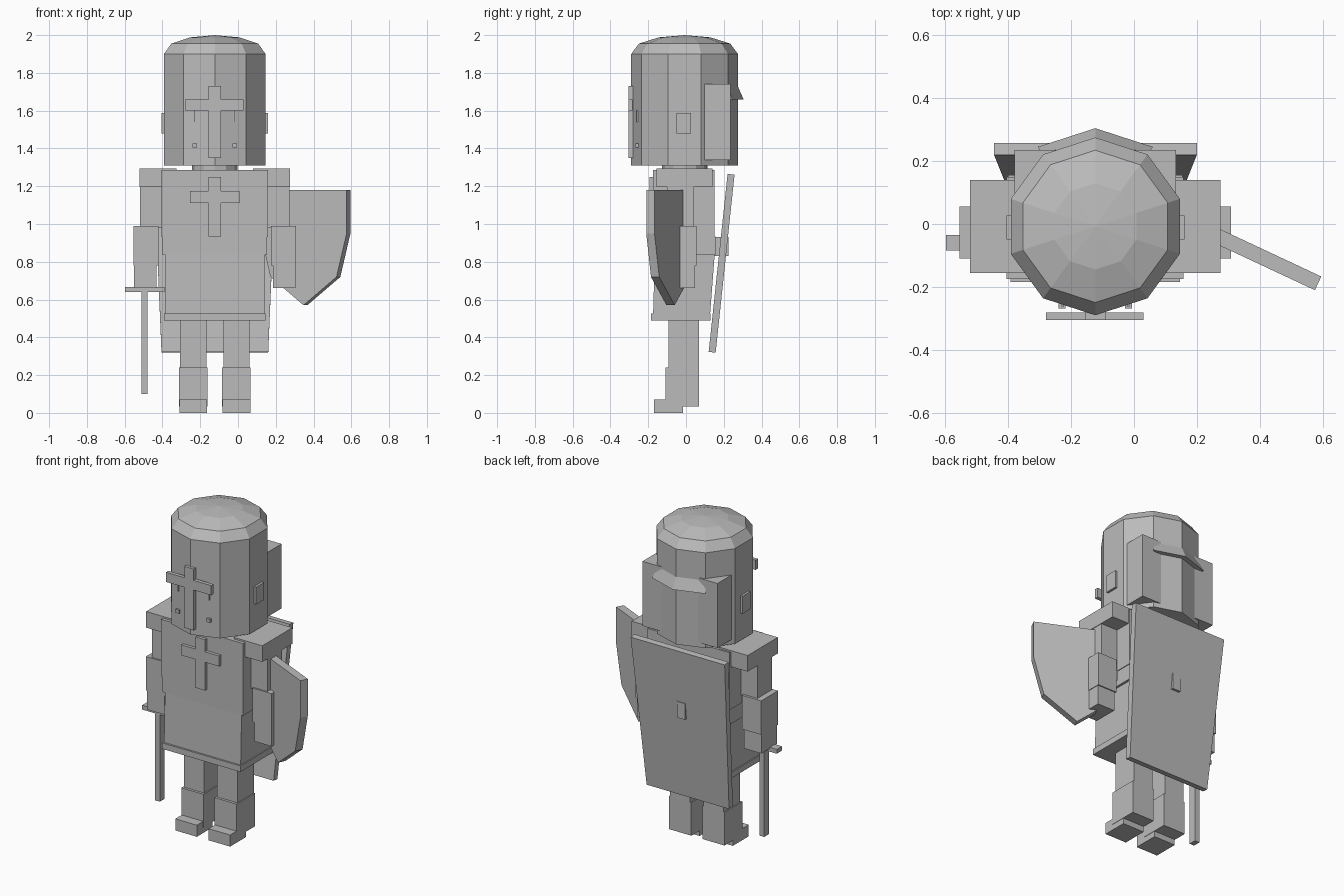
import bpy, bmesh, math
from mathutils import Vector

if "Cube" in bpy.data.objects:
    bpy.data.objects.remove(bpy.data.objects["Cube"])

CX = -0.123          # body centre line
HEAD_Y = -0.0075     # head centre
HEAD_R = 0.2825

grey = bpy.data.materials.new("plain grey")
grey.diffuse_color = (0.5, 0.5, 0.5, 1)
grey.use_nodes = True
grey.node_tree.nodes["Principled BSDF"].inputs["Base Color"].default_value = grey.diffuse_color


def finish(name, bm):
    bmesh.ops.recalc_face_normals(bm, faces=bm.faces)
    me = bpy.data.meshes.new(name)
    bm.to_mesh(me)
    bm.free()
    me.materials.append(grey)
    ob = bpy.data.objects.new(name, me)
    bpy.context.collection.objects.link(ob)
    return ob


def box(name, x0, x1, y0, y1, z0, z1):
    bm = bmesh.new()
    bmesh.ops.create_cube(bm, size=1)
    for v in bm.verts:
        v.co = ((x0 + x1) / 2 + v.co.x * (x1 - x0),
                (y0 + y1) / 2 + v.co.y * (y1 - y0),
                (z0 + z1) / 2 + v.co.z * (z1 - z0))
    return finish(name, bm)


def pair(name, x0, x1, *rest):
    """A box on the +x side and its twin across the body centre line."""
    box(name + "_left", x0, x1, *rest)
    box(name + "_right", 2 * CX - x1, 2 * CX - x0, *rest)


def slab(name, pts, offset):
    """Flat polygon thickened along an offset vector."""
    bm = bmesh.new()
    face = bm.faces.new([bm.verts.new(p) for p in pts])
    new = bmesh.ops.extrude_face_region(bm, geom=[face], use_keep_orig=True)
    bmesh.ops.translate(bm, vec=offset,
                        verts=[v for v in new["geom"] if isinstance(v, bmesh.types.BMVert)])
    return finish(name, bm)


def ring_point(r, deg, z):
    a = math.radians(deg)
    return Vector((CX + r * math.cos(a), HEAD_Y + r * math.sin(a), z))


def lathe(name, profile, sides):
    """Closed faceted solid from (radius, z) rings."""
    bm = bmesh.new()
    rings = [[bm.verts.new(ring_point(r, 90 + i * 360 / sides, z)) for i in range(sides)]
             for r, z in profile]
    for a, b in zip(rings, rings[1:]):
        for i in range(sides):
            j = (i + 1) % sides
            bm.faces.new((a[i], a[j], b[j], b[i]))
    bm.faces.new(rings[0])
    top = bm.verts.new((CX, HEAD_Y, 2.0))
    if sides == 10:
        for i in range(sides):
            bm.faces.new((rings[-1][i], rings[-1][(i + 1) % sides], top))
    else:
        bm.verts.remove(top)
        bm.faces.new(rings[-1])
    return finish(name, bm)


# Helmet and neck
lathe("helmet", [(HEAD_R, 1.31), (HEAD_R, 1.90), (0.242, 1.955), (0.137, 1.988)], 10)
lathe("neck", [(0.12, 1.27), (0.12, 1.33)], 12)

# Helmet cross, breathing studs and slits, ear plates
box("helmet_cross_upright", CX - 0.032, CX + 0.032, -0.305, -0.24, 1.35, 1.73)
box("helmet_cross_bar", -0.28, 0.03, -0.305, -0.282, 1.60, 1.66)
pair("helmet_stud", CX + 0.094, CX + 0.117, -0.268, -0.24, 1.405, 1.427)
pair("helmet_slit", CX + 0.100, CX + 0.108, -0.263, -0.24, 1.54, 1.60)
pair("ear_plate", 0.12, 0.16, -0.05, 0.027, 1.48, 1.588)

# Neck guard behind the helmet, with a flared brim
box("neck_guard", -0.38, 0.134, 0.098, 0.235, 1.34, 1.74)
bm = bmesh.new()
rows = [[bm.verts.new(ring_point(r, d, z)) for r, z in
         ((HEAD_R - 0.005, 1.74), (0.312, 1.66), (HEAD_R - 0.005, 1.66))]
        for d in (54, 90, 126)]
for a, b in zip(rows, rows[1:]):
    for i in range(3):
        j = (i + 1) % 3
        bm.faces.new((a[i], a[j], b[j], b[i]))
bm.faces.new(rows[0])
bm.faces.new(rows[2])
finish("rear_brim", bm)

# Torso, belt, skirt and hem
box("chest", -0.405, 0.158, -0.175, 0.15, 0.93, 1.285)
box("belt", -0.40, 0.154, -0.17, 0.155, 0.835, 0.935)
slab("skirt", [(-0.385, y, z) for y, z in
               ((-0.175, 0.49), (0.125, 0.49), (0.152, 0.84), (-0.165, 0.84))],
     (0.525, 0, 0))
box("skirt_hem", -0.392, 0.146, -0.185, 0.13, 0.49, 0.527)
box("chest_cross_upright", CX - 0.032, CX + 0.032, -0.194, -0.17, 0.935, 1.25)
box("chest_cross_bar", CX - 0.13, CX + 0.13, -0.194, -0.17, 1.11, 1.175)

# Arms
pair("shoulder_plate", 0.08, 0.275, -0.155, 0.14, 1.195, 1.295)
pair("upper_arm", 0.155, 0.272, -0.10, 0.04, 0.98, 1.20)
pair("forearm", 0.175, 0.308, -0.11, 0.055, 0.78, 0.99)
pair("hand", 0.185, 0.304, -0.105, 0.048, 0.66, 0.78)

# Legs
pair("thigh", -0.078, 0.060, -0.092, 0.07, 0.24, 0.50)
pair("boot", -0.085, 0.067, -0.108, 0.07, 0.035, 0.24)
pair("foot", -0.083, 0.065, -0.17, -0.015, 0.0, 0.072)

# Sword held point down
box("sword_guard", -0.598, -0.39, -0.085, -0.035, 0.64, 0.667)
box("sword_blade", -0.51, -0.478, -0.083, -0.037, 0.10, 0.645)
box("sword_grip", -0.51, -0.478, -0.08, -0.04, 0.645, 0.80)

# Kite shield on the arm
along = Vector((0.906, -0.424, 0))
half = [(0.252, 1.18), (0.252, 0.95), (0.193, 0.72)]
outline = half + [(0, 0.57)] + [(-u, z) for u, z in reversed(half)]
slab("kite_shield", [Vector((0.367, -0.06, z)) + along * u for u, z in outline],
     Vector((-0.424, -0.906, 0)) * 0.048)

# Tapered slab carried on the back, with a small boss
slab("back_shield", [(-0.445, 0.22, 1.265), (0.20, 0.22, 1.265),
                     (0.16, 0.12, 0.323), (-0.405, 0.12, 0.323)], (0, 0.037, -0.004))
box("back_shield_boss", CX - 0.028, CX + 0.028, 0.18, 0.226, 0.83, 0.93)
box("back_strap", CX - 0.06, CX + 0.06, 0.14, 0.19, 0.83, 0.93)
